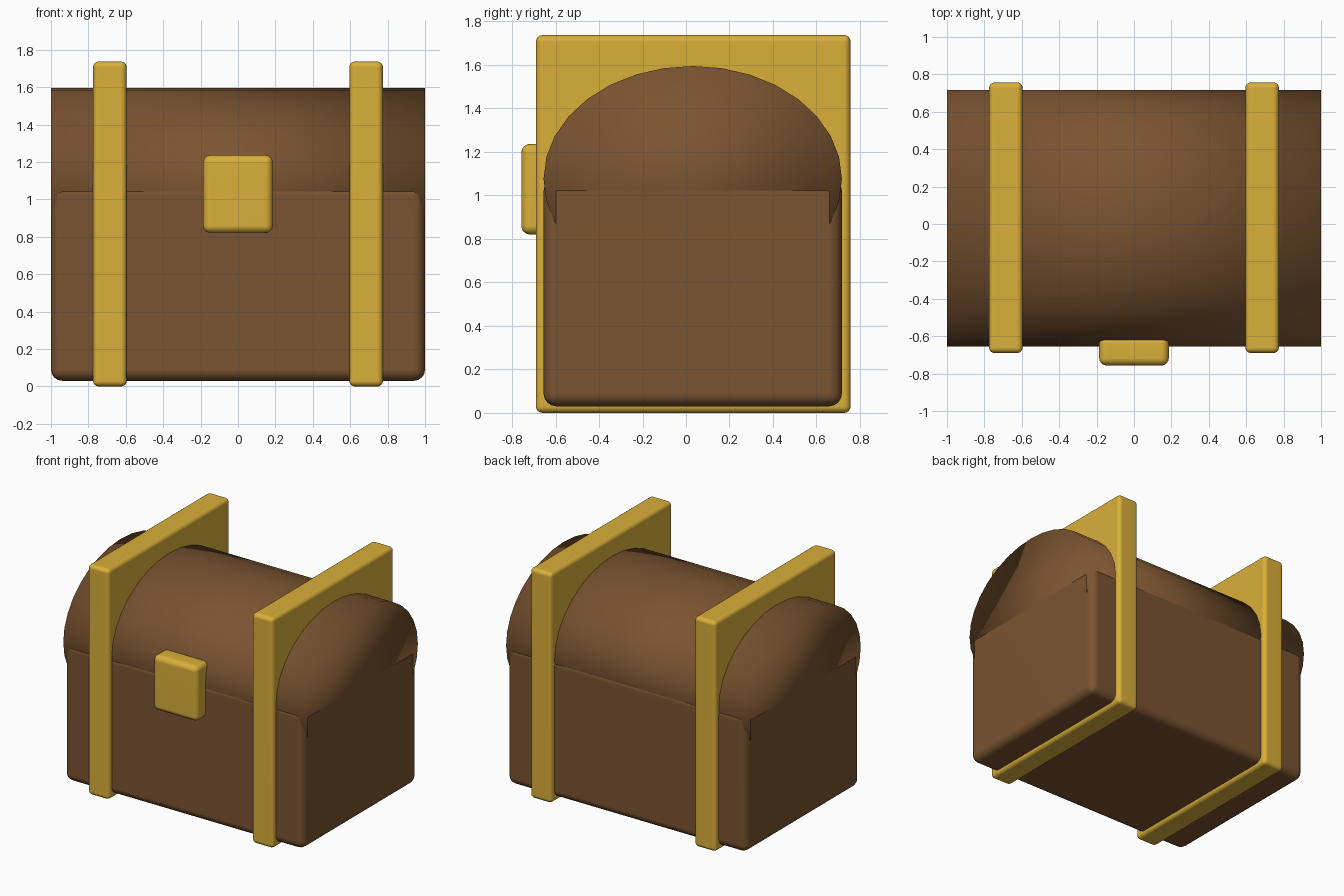
import bpy, bmesh, math
from mathutils import Matrix

if "Cube" in bpy.data.objects:
    bpy.data.objects.remove(bpy.data.objects["Cube"])


def material(name, rgb):
    m = bpy.data.materials.new(name)
    m.diffuse_color = (*rgb, 1.0)
    m.use_nodes = True
    m.node_tree.nodes["Principled BSDF"].inputs["Base Color"].default_value = m.diffuse_color
    return m


BROWN = material("brown wood", (0.195, 0.088, 0.030))
GOLD = material("gold metal", (0.70, 0.43, 0.042))


def add_object(name, bm, mat):
    me = bpy.data.meshes.new(name)
    bmesh.ops.recalc_face_normals(bm, faces=bm.faces)
    for f in bm.faces:
        f.smooth = True
    bm.to_mesh(me)
    bm.free()
    me.materials.append(mat)
    ob = bpy.data.objects.new(name, me)
    bpy.context.collection.objects.link(ob)
    return ob


def rounded_box(name, lo, hi, bevel, mat):
    bm = bmesh.new()
    bmesh.ops.create_cube(bm, size=1)
    for v in bm.verts:
        v.co = [(a + b) / 2 + c * (b - a) for a, b, c in zip(lo, hi, v.co)]
    bmesh.ops.bevel(bm, geom=bm.edges[:], offset=bevel, segments=4,
                    profile=0.5, affect='EDGES')
    ob = add_object(name, bm, mat)
    # keep the large faces flat while the rounded edges stay smooth
    mod = ob.modifiers.new("flat_faces", 'WEIGHTED_NORMAL')
    mod.keep_sharp = True
    return ob


# chest body
rounded_box("chest_body", (-1, -0.655, 0.03), (1, 0.717, 1.08), 0.06, BROWN)

# domed lid: elliptical cylinder lying along x, its lower half inside the body
bm = bmesh.new()
bmesh.ops.create_cone(bm, cap_ends=True, segments=32, radius1=1, radius2=1, depth=1.999)
bmesh.ops.transform(bm, verts=bm.verts, matrix=(
    Matrix.Translation((0, 0.031, 1.075))
    @ Matrix.Diagonal((1, 0.686, 0.52, 1))
    @ Matrix.Rotation(math.pi / 2, 4, 'Y')))
add_object("domed_lid", bm, BROWN)

# two solid metal bands
for side, x in (("left", -0.685), ("right", 0.685)):
    rounded_box(side + "_band", (x - 0.09, -0.69, 0), (x + 0.09, 0.757, 1.737), 0.03, GOLD)

# lock plate
rounded_box("lock", (-0.186, -0.757, 0.82), (0.186, -0.6, 1.237), 0.04, GOLD)
